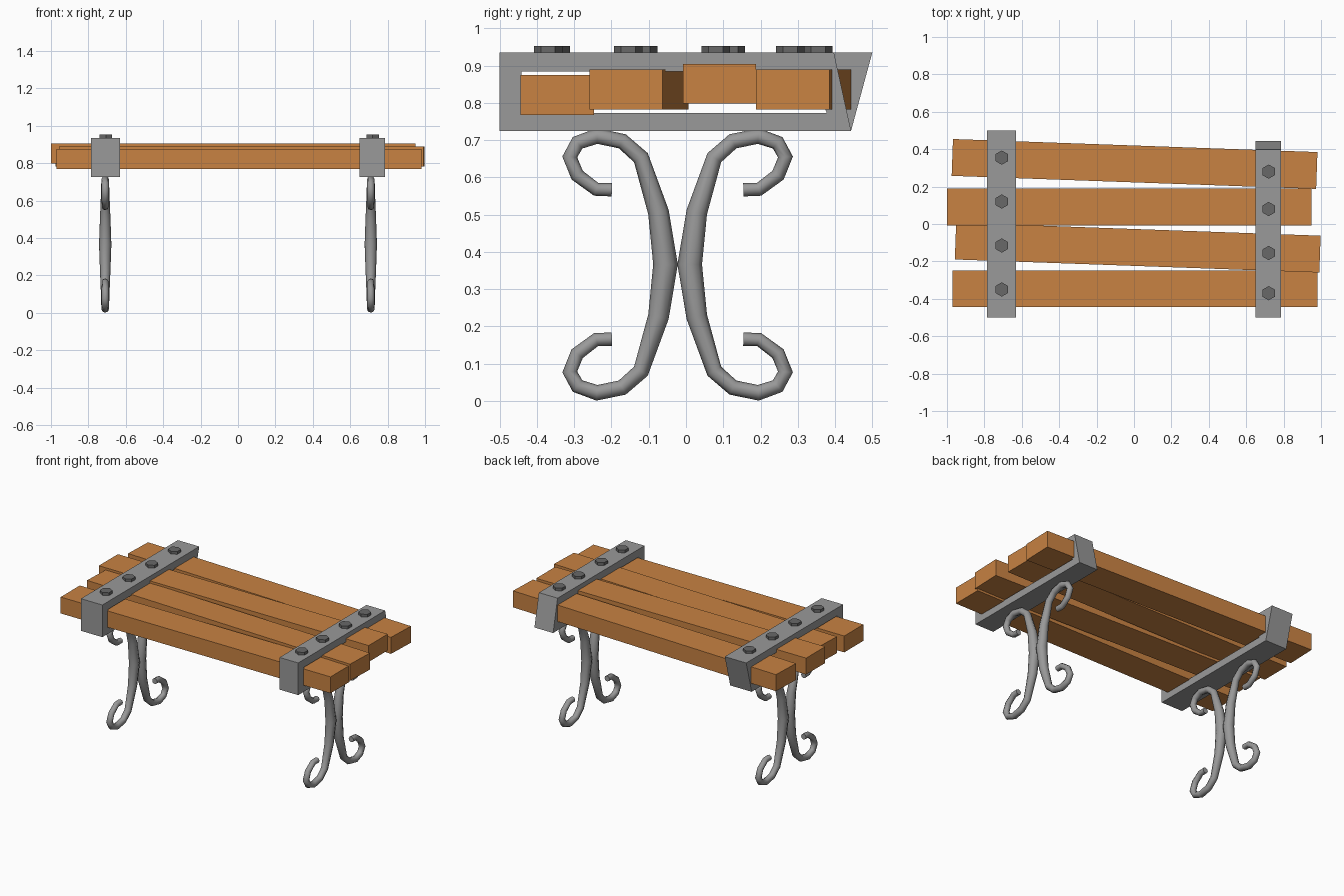
import bpy, bmesh, math
from mathutils import Matrix, Vector

if "Cube" in bpy.data.objects:
    bpy.data.objects.remove(bpy.data.objects["Cube"])


def material(name, rgb):
    m = bpy.data.materials.new(name)
    m.diffuse_color = (*rgb, 1)
    m.use_nodes = True
    m.node_tree.nodes["Principled BSDF"].inputs["Base Color"].default_value = m.diffuse_color
    return m


WOOD = material("orange wood", (0.58, 0.225, 0.055))
IRON = material("grey iron", (0.32, 0.32, 0.32))
DARK = material("dark bolt", (0.14, 0.14, 0.14))


def finish(name, bm, mat):
    bmesh.ops.recalc_face_normals(bm, faces=bm.faces)
    me = bpy.data.meshes.new(name)
    bm.to_mesh(me)
    bm.free()
    me.materials.append(mat)
    ob = bpy.data.objects.new(name, me)
    bpy.context.collection.objects.link(ob)
    return ob


# Planks: centre x, centre y, bottom, top, turn in degrees
planks = [(0.005, -0.346, 0.768, 0.875, 0),
          (0.02, -0.126, 0.782, 0.89, -2.05),
          (-0.025, 0.09, 0.798, 0.905, 0),
          (0.003, 0.321, 0.782, 0.89, -2.05)]
for i, (x, y, z0, z1, turn) in enumerate(planks):
    bm = bmesh.new()
    bmesh.ops.create_cube(bm, size=1, matrix=Matrix.Translation((x, y, (z0 + z1) / 2))
                          @ Matrix.Rotation(math.radians(turn), 4, 'Z')
                          @ Matrix.Diagonal((1.95, 0.197, z1 - z0, 1)))
    finish(f"plank_{i + 1}", bm, WOOD)


# Straps: hollow bands with a slanted back end
def strap(name, x0, x1, back_low, back_high):
    outer = [(-0.5, 0.725), (back_low, 0.725), (back_high, 0.935), (-0.5, 0.935)]
    inner = [(-0.442, 0.773), (back_low - 0.065, 0.773), (back_high - 0.065, 0.884), (-0.442, 0.884)]
    bm = bmesh.new()
    rings = [[bm.verts.new((x, y, z)) for y, z in ring]
             for x, ring in ((x0, outer), (x1, outer), (x1, inner), (x0, inner))]
    for a in range(4):
        r, s = rings[a], rings[(a + 1) % 4]
        for k in range(4):
            n = (k + 1) % 4
            bm.faces.new((r[k], r[n], s[n], s[k]))
    finish(name, bm, IRON)


strap("left_strap", -0.785, -0.63, 0.443, 0.5)
strap("right_strap", 0.65, 0.785, 0.443, 0.397)

# Hexagonal bolts
bolts = {"left": (-0.707, (-0.35, -0.115, 0.12, 0.355)),
         "right": (0.72, (-0.37, -0.155, 0.08, 0.28))}
for side, (x, ys) in bolts.items():
    for i, y in enumerate(ys):
        bm = bmesh.new()
        rim = [bm.verts.new((x + 0.038 * math.sin(k * math.pi / 3),
                             y + 0.038 * math.cos(k * math.pi / 3), 0.925)) for k in range(6)]
        base = bm.faces.new(rim)
        top = bmesh.ops.extrude_face_region(bm, geom=[base], use_keep_orig=True)
        bmesh.ops.translate(bm, vec=(0, 0, 0.028),
                            verts=[v for v in top["geom"] if isinstance(v, bmesh.types.BMVert)])
        finish(f"{side}_bolt_{i + 1}", bm, DARK)

# Scrolled legs: upper half path (y, z, radius), mirrored down and sideways
MID_Z, MID_Y = 0.3665, -0.0225
half = [(-0.199, 0.567, 0.018), (-0.241, 0.568, 0.018), (-0.292, 0.606, 0.019), (-0.312, 0.655, 0.02),
        (-0.291, 0.693, 0.02), (-0.239, 0.711, 0.021), (-0.171, 0.697, 0.021), (-0.121, 0.653, 0.022),
        (-0.074, 0.507, 0.028), (-0.055, MID_Z, 0.033)]
path = half + [(y, 2 * MID_Z - z, r) for y, z, r in reversed(half[:-1])]
for side, x in (("left", -0.71), ("right", 0.71)):
    for end, flip in (("front", False), ("back", True)):
        name = f"{side}_{end}_leg"
        cu = bpy.data.curves.new(name, 'CURVE')
        cu.dimensions = '3D'
        cu.bevel_depth = 1
        cu.bevel_resolution = 2
        cu.use_fill_caps = True
        sp = cu.splines.new('POLY')
        sp.points.add(len(path) - 1)
        for p, (y, z, r) in zip(sp.points, path):
            p.co = (x, 2 * MID_Y - y if flip else y, z, 1)
            p.radius = r
        cu.materials.append(IRON)
        ob = bpy.data.objects.new(name, cu)
        bpy.context.collection.objects.link(ob)
        bpy.ops.object.select_all(action='DESELECT')
        ob.select_set(True)
        bpy.context.view_layer.objects.active = ob
        bpy.ops.object.convert(target='MESH')
        bpy.ops.object.shade_smooth_by_angle(angle=math.radians(60))
